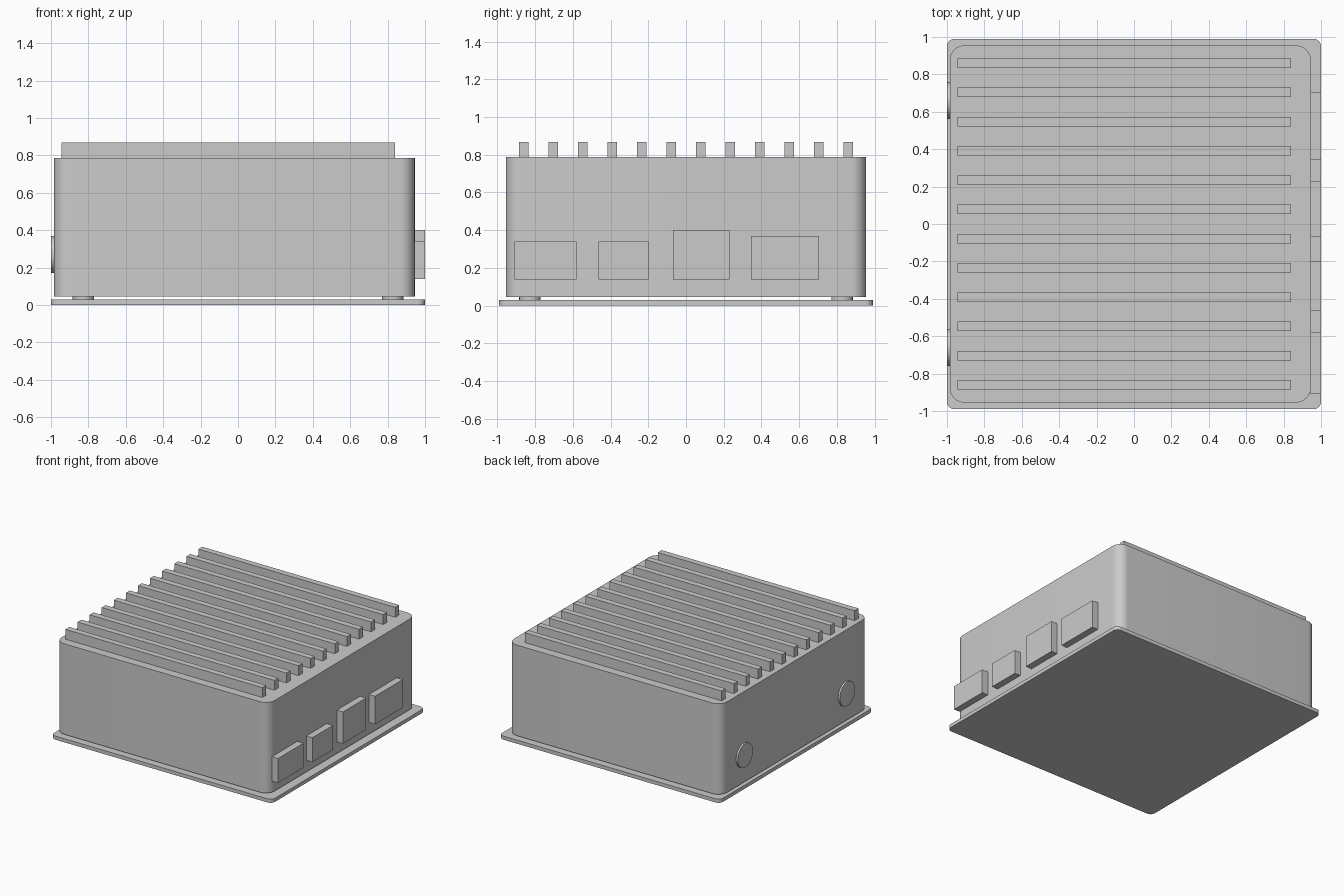
import bpy, bmesh, math
from mathutils import Matrix

cube = bpy.data.objects.get("Cube")
if cube:
    bpy.data.objects.remove(cube, do_unlink=True)

grey = bpy.data.materials.new("light_grey")
grey.use_nodes = True
colour = (0.6, 0.6, 0.6, 1)
grey.diffuse_color = colour
grey.node_tree.nodes["Principled BSDF"].inputs["Base Color"].default_value = colour


def finish(name, bm, smooth=False):
    mesh = bpy.data.meshes.new(name)
    bm.to_mesh(mesh)
    bm.free()
    mesh.materials.append(grey)
    obj = bpy.data.objects.new(name, mesh)
    bpy.context.collection.objects.link(obj)
    if smooth:
        bpy.ops.object.select_all(action='DESELECT')
        obj.select_set(True)
        bpy.context.view_layer.objects.active = obj
        bpy.ops.object.shade_smooth_by_angle(angle=math.radians(30))
    return obj


def box(name, xs, ys, zs, radius=0):
    """Box between limits, with optionally rounded vertical edges."""
    bm = bmesh.new()
    bmesh.ops.create_cube(bm, size=1)
    for v in bm.verts:
        v.co = [lo + (c + 0.5) * (hi - lo) for c, (lo, hi) in zip(v.co, (xs, ys, zs))]
    if radius:
        upright = [e for e in bm.edges
                   if abs(e.verts[0].co.z - e.verts[1].co.z) > 0.001]
        bmesh.ops.bevel(bm, geom=upright, offset=radius, segments=10,
                        profile=0.5, affect='EDGES')
    return finish(name, bm, radius > 0)


def disc(name, centre, radius, depth, axis='Z'):
    bm = bmesh.new()
    turn = Matrix.Rotation(math.pi / 2, 4, 'Y') if axis == 'X' else Matrix()
    bmesh.ops.create_cone(bm, cap_ends=True, segments=48, radius1=radius,
                          radius2=radius, depth=depth,
                          matrix=Matrix.Translation(centre) @ turn)
    return finish(name, bm, True)


# Base plate and main housing
box("base_plate", (-1, 1), (-0.99, 0.99), (0, 0.03), 0.04)
box("housing", (-0.985, 0.945), (-0.955, 0.955), (0.045, 0.787), 0.08)

# Standoffs between plate and housing
for x in (-0.827, 0.827):
    for y in (-0.827, 0.827):
        disc("standoff", (x, y, 0.0375), 0.057, 0.015)

# Cooling fins
for i in range(12):
    y = -0.86 + i * 1.72 / 11
    box("cooling_fin", (-0.943, 0.84), (y - 0.025, y + 0.025), (0.787, 0.868))

# Connector blocks on the left side
for y0, y1, top in ((-0.91, -0.58, 0.34), (-0.465, -0.2, 0.34),
                    (-0.07, 0.23, 0.4), (0.345, 0.705, 0.37)):
    box("connector", (0.945, 1), (y0, y1), (0.14, top))

# Round ports on the right side
for y in (-0.66, 0.66):
    disc("round_port", (-0.9925, y, 0.27), 0.098, 0.015, 'X')
